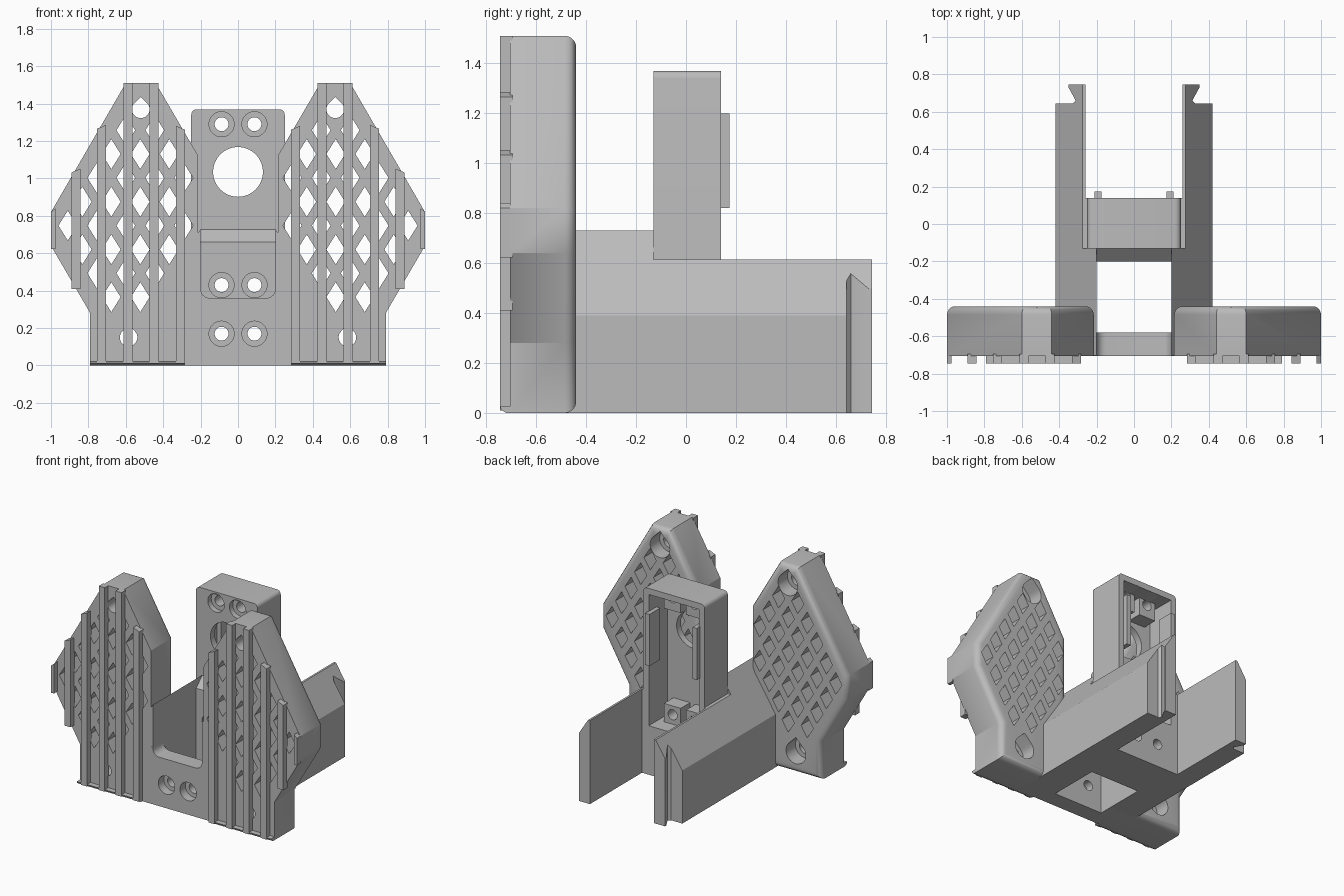
import bpy, bmesh, math
from mathutils import Vector

if "Cube" in bpy.data.objects:
    bpy.data.objects.remove(bpy.data.objects["Cube"], do_unlink=True)

grey = bpy.data.materials.new("matte_grey")
grey.use_nodes = True
COLOR = (0.5, 0.5, 0.5, 1)
grey.diffuse_color = COLOR
grey.node_tree.nodes["Principled BSDF"].inputs["Base Color"].default_value = COLOR

# Maps profile coordinates (u, v) and extrusion depth d to 3D
PLANES = {"y": lambda u, v, d: (u, d, v),
          "z": lambda u, v, d: (u, v, d),
          "x": lambda u, v, d: (d, u, v)}


def extrude(bm, pts, lo, hi, axis="y"):
    place = PLANES[axis]
    face = bm.faces.new([bm.verts.new(place(u, v, lo)) for u, v in pts])
    out = bmesh.ops.extrude_face_region(bm, geom=[face])["geom"]
    shift = Vector(place(0, 0, hi - lo))
    bmesh.ops.translate(bm, vec=shift, verts=[g for g in out if isinstance(g, bmesh.types.BMVert)])


def finish(bm, name, smooth=True):
    bmesh.ops.recalc_face_normals(bm, faces=bm.faces)
    mesh = bpy.data.meshes.new(name)
    bm.to_mesh(mesh)
    bm.free()
    mesh.materials.append(grey)
    obj = bpy.data.objects.new(name, mesh)
    bpy.context.collection.objects.link(obj)
    return obj


def prism(name, pts, lo, hi, axis="y", bevel=0, rule=None):
    bm = bmesh.new()
    extrude(bm, pts, lo, hi, axis)
    if bevel:
        edges = [e for e in bm.edges if rule(*[v.co for v in e.verts])]
        bmesh.ops.bevel(bm, geom=edges, offset=bevel, segments=5, profile=0.5, affect="EDGES")
    return finish(bm, name)


def rect(u0, u1, v0, v1):
    return [(u0, v0), (u1, v0), (u1, v1), (u0, v1)]


def circle(x, z, r, n=40):
    return [(x + r * math.cos(math.tau * i / n), z + r * math.sin(math.tau * i / n)) for i in range(n)]


def teardrop(x, z, r, n=24):
    arc = [math.radians(135 + 270 * i / n) for i in range(n + 1)]
    return [(x + r * math.cos(a), z + r * math.sin(a)) for a in arc] + [(x, z + r * 1.41)]


def cut(obj, shapes, axis="y"):
    bm = bmesh.new()
    for pts, lo, hi in shapes:
        extrude(bm, pts, lo, hi, axis)
    tool = finish(bm, "cutter")
    tool.hide_render = True
    mod = obj.modifiers.new("cut", "BOOLEAN")
    mod.object, mod.operation, mod.solver = tool, "DIFFERENCE", "EXACT"
    mod.use_self = True
    bpy.context.view_layer.objects.active = obj
    bpy.ops.object.modifier_apply(modifier=mod.name)
    bpy.data.objects.remove(tool, do_unlink=True)


def flip(pts, s):
    return [(u * s, v) for u, v in pts]


FRONT, WING_BACK, RIB_FRONT = -0.705, -0.44, -0.745
SLOPE = 1.725
WING = [(0.215, 0), (0.79, 0), (0.79, 0.28), (1, 0.64), (1, 0.82),
        (0.6, 1.51), (0.44, 1.51), (0.215, 1.125)]


def wing_top(x):
    return 1.51 - SLOPE * max(0, abs(x - 0.52) - 0.08)


def wing_bottom(x):
    return max(0.01, 0.28 + SLOPE * (x - 0.79)) if x > 0.79 else 0.01


def lattice():
    # Staggered diamonds that keep clear of the rim and the arm
    for row in range(8):
        z = 1.258 - 0.1275 * row
        for col in range(7):
            x = 0.29 + 0.155 * col + (0 if row % 2 == 0 else 0.0775)
            arm_side = 0.47 - max(0, z - 0.39) / 1.545
            above = wing_top(x) - 0.12 > z
            below = z > 0.3 and z > wing_bottom(x) + 0.14
            if max(0.285, arm_side) <= x < 0.93 and above and below:
                yield [(x - 0.05, z), (x, z - 0.08), (x + 0.05, z), (x, z + 0.08)]


for s, side in ((1, "left"), (-1, "right")):
    # Wing panel with rounded rear rim
    wing = prism("wing_" + side, flip(WING, s), FRONT, WING_BACK, bevel=0.045,
                 rule=lambda a, b: min(a.y, b.y) > WING_BACK - 0.01)
    shapes = [(flip(d, s), -0.8, -0.3) for d in lattice()]
    cut(wing, shapes)
    # Screw holes, wider at the back
    for x, z in ((0.52, 1.37), (0.585, 0.15)):
        cut(wing, [(teardrop(s * x, z, 0.047), -0.8, -0.3)])
        cut(wing, [(teardrop(s * x, z, 0.08), -0.55, -0.3)])

    # Vertical ribs with chamfered ends
    for i, x in enumerate((0.307, 0.45, 0.587, 0.73, 0.865, 0.988)):
        half = 0.012 if i == 5 else 0.024
        lo, hi = wing_bottom(x), wing_top(x)
        taper = 0 if i in (1, 2) else 0.02
        pts = [(x - half, lo), (x + half, lo), (x + half, hi - (taper if x > 0.52 else 0)),
               (x - half, hi - (taper if x < 0.52 else 0))]
        prism(f"rib_{side}_{i + 1}", flip(pts, s), RIB_FRONT, FRONT + 0.01)

    # Lip along the foot of the panel
    prism("foot_lip_" + side, [(RIB_FRONT, 0.025), (FRONT + 0.01, 0.025), (FRONT + 0.01, 0), (-0.72, 0), (-0.738, 0.01)],
          s * 0.285, s * 0.79, "x")

    # Arm: tall front length, lower rear length ending in a dovetail
    prism("front_arm_" + side, flip([(0.2, 0), (0.42, 0), (0.42, 0.39), (0.2, 0.73)], s), -0.703, -0.13)
    rear = prism("rear_arm_" + side, flip([(0.26, 0), (0.42, 0), (0.42, 0.39), (0.275, 0.615), (0.26, 0.615)], s),
                 -0.13, 0.745)
    notch = [(0.5, 0.643), (0.33, 0.643), (0.312, 0.66), (0.35, 0.73), (0.35, 0.8), (0.5, 0.8)]
    cut(rear, [(flip(notch, s), -0.1, 1)], "z")
    prism("arm_filler_" + side, rect(*sorted((s * 0.24, s * 0.27)), 0, 0.615), -0.13, 0.14)

# Front cross plate with a rounded saddle
saddle = [(-0.215, 0), (0.215, 0), (0.215, 0.42), (0.2, 0.42)]
curve = [(0.15 + 0.05 * math.cos(a), 0.41 - 0.05 * math.sin(a))
         for a in (math.radians(15 * i) for i in range(1, 7))]
plate = prism("front_plate", saddle + curve + [(-x, z) for x, z in reversed(curve)] + [(-0.2, 0.42), (-0.215, 0.42)],
              FRONT, -0.58)

# Tower with rounded top edges, open at the back
tower = prism("tower", rect(-0.25, 0.25, 0, 1.37), -0.13, 0.14, bevel=0.03,
              rule=lambda a, b: min(a.z, b.z) > 1.3 and abs(a.x - b.x) < 0.01)
cut(tower, [(rect(-0.205, 0.205, 0.36, 1.325), -0.08, 0.3)])
step = prism("tower_step", [(-0.2, 0), (-0.128, 0), (-0.128, 0.73), (-0.2, 0.66)], -0.2, 0.2, "x")

# Screw bosses inside the tower
bosses = [prism(f"boss_{i}", rect(x - 0.068, x + 0.068, z - 0.07, z + 0.065), -0.09, 0.03)
          for i, (x, z) in enumerate(((-0.09, 0.43), (0.09, 0.43), (-0.09, 1.265), (0.09, 1.265)))]

# Guide strips standing out of the tower opening
for s, side in ((1, "left"), (-1, "right")):
    prism("guide_strip_" + side, rect(*sorted((s * 0.175, s * 0.21)), 0.82, 1.2), 0.05, 0.175)

# Screw holes, their counterbores and the large window
LEVELS = (0.17, 0.43, 1.29)
through = [(circle(s * 0.088, z, 0.037), -1, 0.5) for s in (-1, 1) for z in LEVELS]
for part in [plate, tower, step] + bosses:
    cut(part, through)
for part, z, lo, hi in ((plate, 0.17, -0.8, -0.64), (step, 0.43, -0.3, -0.14), (tower, 1.29, -0.2, -0.085)):
    cut(part, [(circle(s * 0.088, z, 0.067), lo, hi) for s in (-1, 1)])
cut(tower, [(circle(0, 1.035, 0.133, 64), -0.3, 0.0)])

# Smooth the rounded faces and keep the edges crisp
bpy.ops.object.select_all(action="DESELECT")
for obj in bpy.context.collection.objects:
    if obj.type == "MESH" and grey.name in obj.data.materials:
        obj.select_set(True)
        bpy.context.view_layer.objects.active = obj
bpy.ops.object.shade_smooth_by_angle(angle=math.radians(30))
